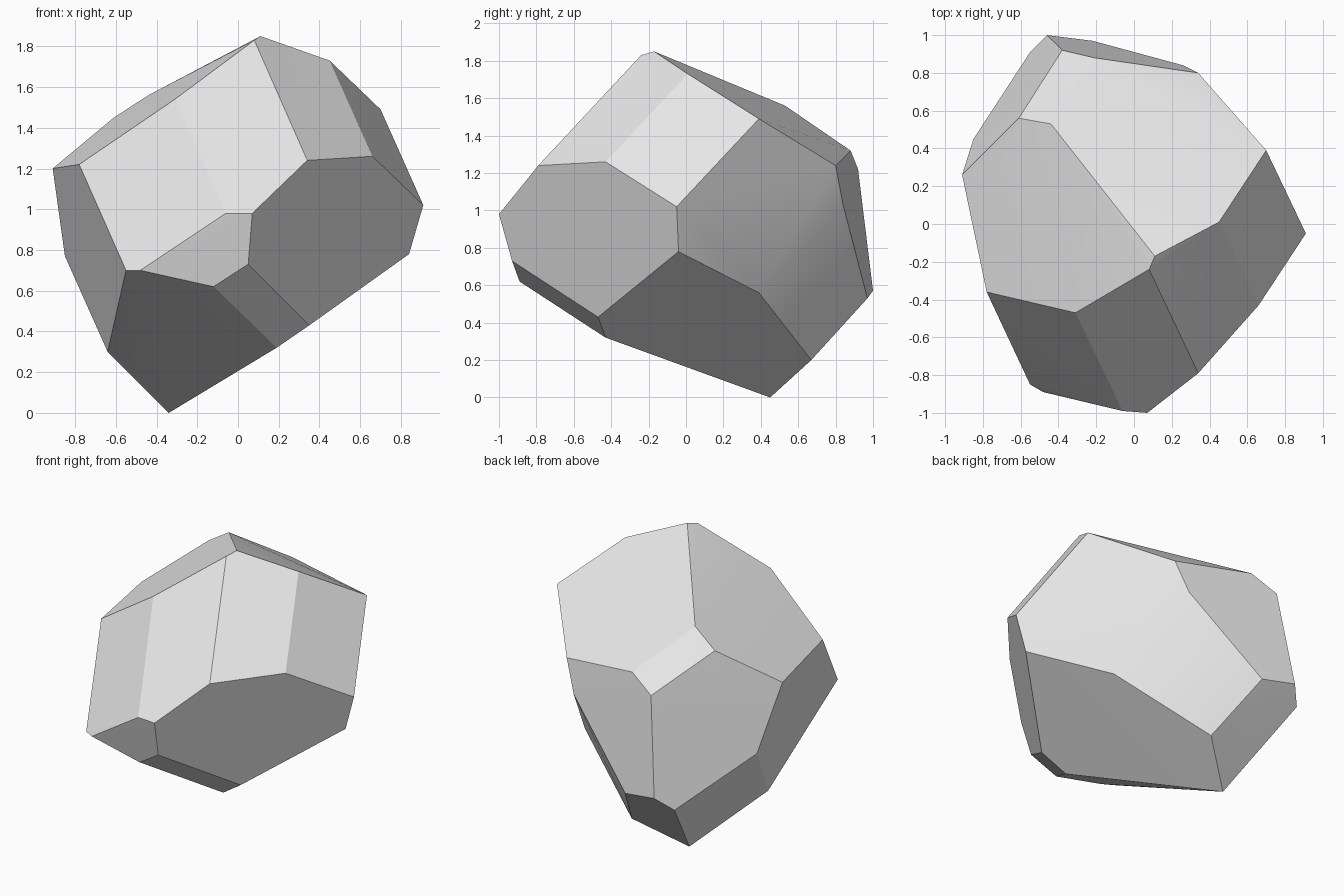
import bpy
import bmesh
import math

# Remove the default object if present
default_cube = bpy.data.objects.get("Cube")
if default_cube:
    bpy.data.objects.remove(default_cube, do_unlink=True)


def make_material(name, value):
    """One flat neutral colour for the viewport and for renders."""
    material = bpy.data.materials.new(name)
    material.use_nodes = True
    colour = (value, value, value, 1)
    material.diffuse_color = colour
    for node in material.node_tree.nodes:
        if node.type == 'BSDF_PRINCIPLED':
            node.inputs["Base Color"].default_value = colour
    return material


def hull_from_corners(name, corner_groups, material, sharp_angle):
    """Wrap a tight convex skin around the corner groups of a chipped stone."""
    bm = bmesh.new()
    for group in corner_groups:
        for corner in group:
            bm.verts.new(corner)
    hull = bmesh.ops.convex_hull(bm, input=bm.verts[:])

    # Drop the corners that ended up inside the skin
    loose = set(hull["geom_interior"]) | set(hull["geom_unused"])
    loose = [item for item in loose if isinstance(item, bmesh.types.BMVert)]
    bmesh.ops.delete(bm, geom=loose, context='VERTS')

    # Merge the triangles of flat facets into single faces
    bmesh.ops.dissolve_limit(bm, angle_limit=math.radians(1),
                             verts=bm.verts[:], edges=bm.edges[:])
    bmesh.ops.recalc_face_normals(bm, faces=bm.faces[:])

    mesh = bpy.data.meshes.new(name)
    bm.to_mesh(mesh)
    bm.free()
    mesh.materials.append(material)

    stone = bpy.data.objects.new(name, mesh)
    bpy.context.collection.objects.link(stone)

    # Soft gradients inside a facet, crisp edges between facets
    bpy.ops.object.select_all(action='DESELECT')
    stone.select_set(True)
    bpy.context.view_layer.objects.active = stone
    bpy.ops.object.shade_smooth_by_angle(angle=math.radians(sharp_angle))
    return stone


# Ridge running over the top of the stone
crown_ridge = [(.11, -.17, 1.85), (.08, -.24, 1.83), (.45, .01, 1.73),
               (.7, .39, 1.49), (-.31, -.47, 1.54), (-.23, .17, 1.66),
               (-.44, .53, 1.56), (-.61, .56, 1.45)]

# Outline of the big flat facet on the front right
right_facet = [(.91, -.05, 1.02), (.66, -.43, 1.26), (.34, -.79, 1.24),
               (.07, -1, .98), (.05, -.93, .73), (.35, -.47, .43),
               (.84, -.04, .78)]

# Lower edge of the front slope
front_chip = [(-.06, -.99, .98), (-.48, -.89, .7), (-.55, -.85, .7),
              (-.12, -.89, .62)]

# Corners down the left flank
left_flank = [(-.78, -.36, 1.22), (-.91, .26, 1.2), (-.85, .45, .77),
              (-.64, .03, .3)]

# Outline of the back facet
back_facet = [(.34, .8, 1.24), (.26, .84, 1.03), (-.22, .97, .53),
              (-.46, 1, .57), (-.38, .92, 1.22), (-.21, .88, 1.32),
              (-.55, .91, .48)]

# Underside, tapering to the point the stone stands on
underside = [(-.34, .45, 0), (.19, -.43, .32), (-.06, .67, .2),
             (.49, .39, .56)]

stone_grey = make_material("stone_grey", .8)
hull_from_corners("faceted_rock",
                  [crown_ridge, right_facet, front_chip,
                   left_flank, back_facet, underside],
                  stone_grey, sharp_angle=22)
